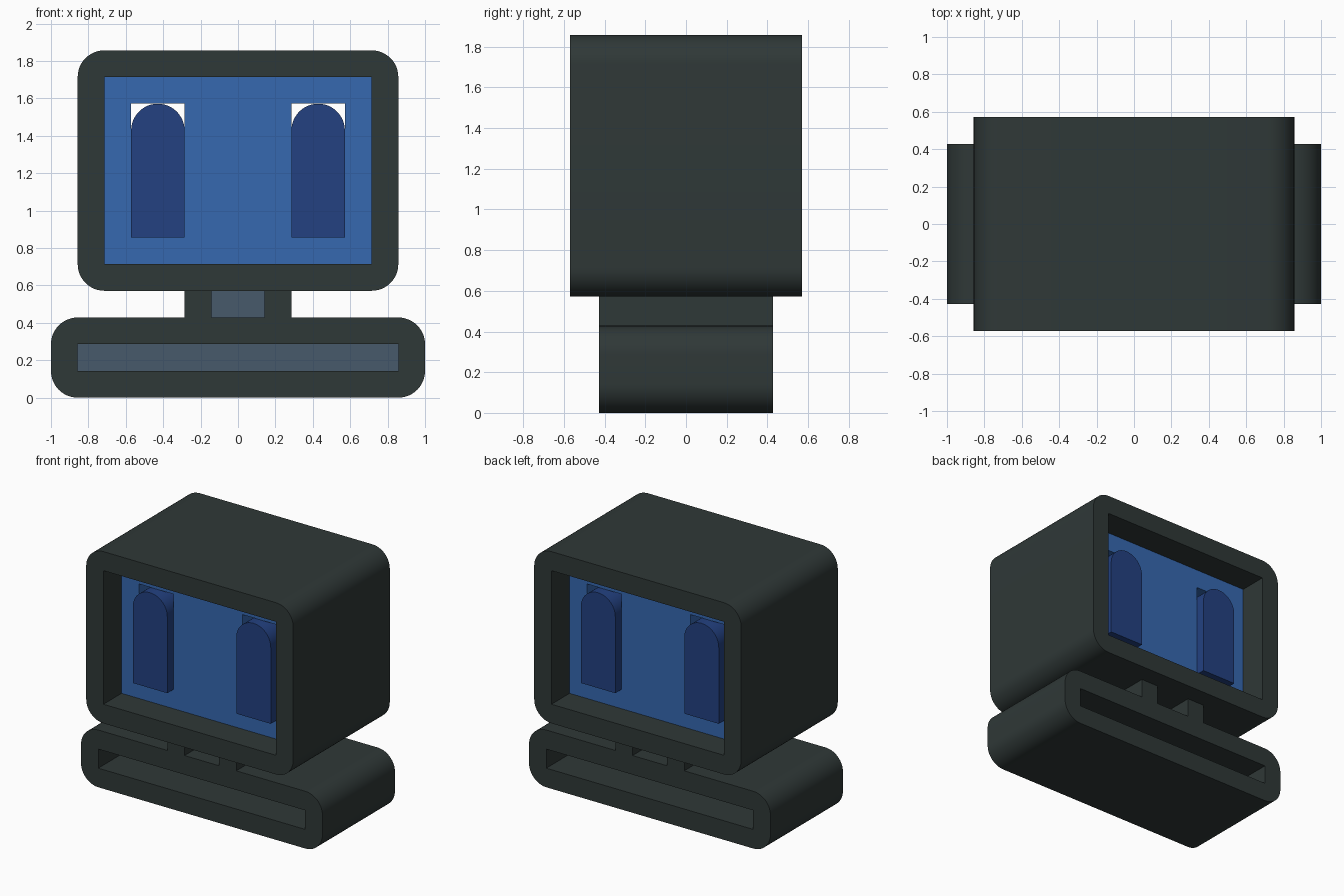
import bpy, bmesh, math

if "Cube" in bpy.data.objects:
    bpy.data.objects.remove(bpy.data.objects["Cube"])

U = 1 / 7  # design grid step


def material(name, rgb):
    def lin(c):
        c /= 255
        return c / 12.92 if c <= 0.04045 else ((c + 0.055) / 1.055) ** 2.4
    m = bpy.data.materials.new(name)
    m.diffuse_color = (*[lin(c) for c in rgb], 1)
    m.use_nodes = True
    m.node_tree.nodes["Principled BSDF"].inputs["Base Color"].default_value = m.diffuse_color
    return m


CHARCOAL = material("charcoal casing", (47, 56, 55))
BLUE = material("screen blue", (54, 104, 176))
NAVY = material("navy", (35, 65, 129))
SLATE = material("slate", (71, 90, 107))


def arc(cx, cz, r, start, sweep=90, n=12):
    return [(cx + r * math.cos(math.radians(start + sweep * i / n)),
             cz + r * math.sin(math.radians(start + sweep * i / n))) for i in range(n + 1)]


def rect(x0, x1, z0, z1):
    return [(x0, z0), (x1, z0), (x1, z1), (x0, z1)]


def rounded(x0, x1, z0, z1, r, top_insert=()):
    # counter-clockwise rounded rectangle; extra points may interrupt the top edge
    return (arc(x0 + r, z0 + r, r, 180) + arc(x1 - r, z0 + r, r, 270)
            + arc(x1 - r, z1 - r, r, 0) + list(top_insert) + arc(x0 + r, z1 - r, r, 90))


def extrude_profile(name, loops, half_depth, mat):
    """Fill outline plus holes in the XZ plane and extrude evenly along y."""
    bm = bmesh.new()
    edges = []
    for loop in loops:
        vs = [bm.verts.new((x * U, -half_depth * U, z * U)) for x, z in loop]
        edges += [bm.edges.new((vs[i - 1], vs[i])) for i in range(len(vs))]
    bmesh.ops.triangle_fill(bm, use_beauty=True, edges=edges, normal=(0, -1, 0))
    ext = bmesh.ops.extrude_face_region(bm, geom=bm.faces[:], use_keep_orig=True)
    moved = [g for g in ext["geom"] if isinstance(g, bmesh.types.BMVert)]
    bmesh.ops.translate(bm, verts=moved, vec=(0, 2 * half_depth * U, 0))
    bmesh.ops.recalc_face_normals(bm, faces=bm.faces[:])
    me = bpy.data.meshes.new(name)
    bm.to_mesh(me)
    bm.free()
    me.materials.append(mat)
    me.shade_smooth()
    me.set_sharp_from_angle(angle=math.radians(30))
    ob = bpy.data.objects.new(name, me)
    bpy.context.collection.objects.link(ob)
    return ob


# base with two neck posts rising from its top edge, and a long slot
posts = [(2, 3), (2, 4), (1, 4), (1, 3), (-1, 3), (-1, 4), (-2, 4), (-2, 3)]
extrude_profile("base_and_neck",
                [rounded(-7, 7, 0, 3, 1, posts), rect(-6, 6, 1, 2)], 3, CHARCOAL)

# panels deep inside the slot and between the posts
extrude_profile("base_panel", [rect(-6, 6, 1, 2)], 1, SLATE)
extrude_profile("neck_panel", [rect(-1, 1, 3, 4)], 1, SLATE)

# monitor casing, open through front and back
extrude_profile("monitor_casing",
                [rounded(-6, 6, 4, 13, 1), rect(-5, 5, 5, 12)], 4, CHARCOAL)

# screen block with rectangular openings for the bars
extrude_profile("screen",
                [rect(-5, 5, 5, 12), rect(-4, -2, 6, 11), rect(2, 4, 6, 11)], 2.5, BLUE)

# round-topped bars standing slightly proud of the screen
for side, cx in (("left", -3), ("right", 3)):
    outline = [(cx - 1, 6), (cx + 1, 6)] + arc(cx, 10, 1, 0, 180, 24)
    extrude_profile(side + "_screen_bar", [outline], 3, NAVY)
